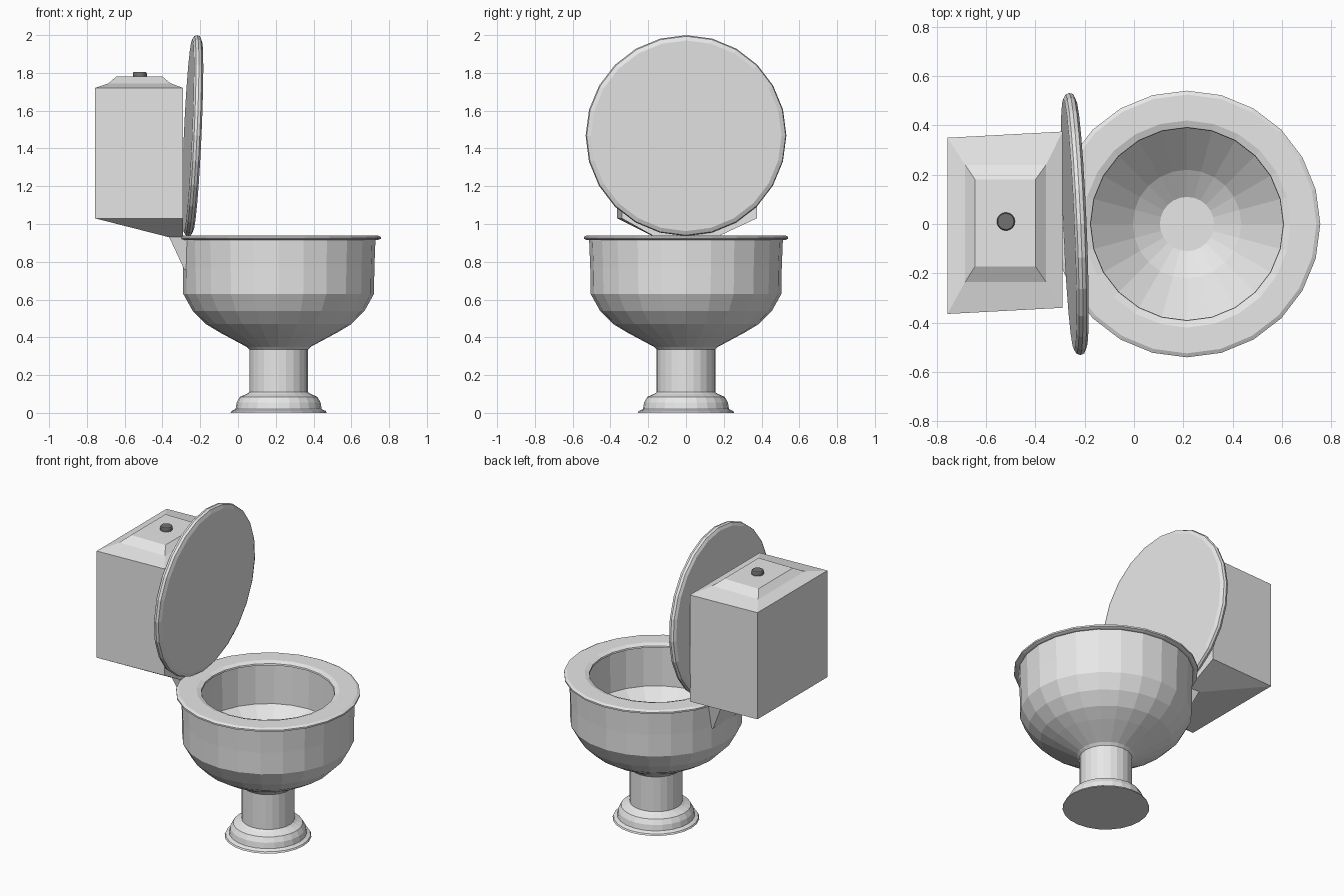
import bpy, bmesh, math
from mathutils import Matrix, Vector

if "Cube" in bpy.data.objects:
    bpy.data.objects.remove(bpy.data.objects["Cube"])

SIDES = 24
BOWL_X = 0.215


def material(name, rgb):
    m = bpy.data.materials.new(name)
    m.diffuse_color = (*rgb, 1)
    m.use_nodes = True
    m.node_tree.nodes["Principled BSDF"].inputs["Base Color"].default_value = m.diffuse_color
    return m


ceramic = material("light ceramic", (0.8, 0.8, 0.8))
metal = material("dark button metal", (0.17, 0.17, 0.17))


def finish(bm, name, mat):
    bmesh.ops.recalc_face_normals(bm, faces=bm.faces[:])
    me = bpy.data.meshes.new(name)
    bm.to_mesh(me)
    bm.free()
    me.materials.append(mat)
    ob = bpy.data.objects.new(name, me)
    bpy.context.collection.objects.link(ob)
    return ob


def loft(name, rings, mat, cap=True, matrix=None):
    """Skin a stack of equal-length point rings; cap ends or join them in a loop."""
    bm = bmesh.new()
    loops = [[bm.verts.new(p) for p in ring] for ring in rings]
    pairs = list(zip(loops, loops[1:]))
    if not cap:
        pairs.append((loops[-1], loops[0]))
    for a, b in pairs:
        n = len(a)
        for i in range(n):
            j = (i + 1) % n
            bm.faces.new((a[i], a[j], b[j], b[i]))
    if cap:
        bm.faces.new(loops[0][::-1])
        bm.faces.new(loops[-1])
    if matrix:
        bm.transform(matrix)
    return finish(bm, name, mat)


def lathe(name, profile, mat, cap=True, matrix=None, sides=SIDES):
    rings = [[(r * math.cos(2 * math.pi * i / sides),
               r * math.sin(2 * math.pi * i / sides), z) for i in range(sides)]
             for r, z in profile]
    return loft(name, rings, mat, cap, matrix)


def rect(x0, x1, y0, y1, z, skew=0.0):
    return [(x0, y0, z), (x1, y0 + skew, z), (x1, y1 + skew, z), (x0, y1, z)]


at_bowl = Matrix.Translation((BOWL_X, 0, 0))

# Pedestal, column and bowl: outside going up, inside going down
lathe("bowl_and_pedestal", [
    (0.255, 0.0), (0.25, 0.01), (0.228, 0.02), (0.222, 0.055), (0.205, 0.085),
    (0.17, 0.1), (0.155, 0.11), (0.155, 0.335), (0.17, 0.35),
    (0.31, 0.425), (0.385, 0.47), (0.455, 0.54), (0.505, 0.63),
    (0.507, 0.77), (0.513, 0.92),
    (0.42, 0.92), (0.415, 0.66), (0.22, 0.47), (0.11, 0.40)],
    ceramic, matrix=at_bowl)

# Seat ring on the bowl
lathe("seat", [
    (0.39, 0.92), (0.392, 0.93), (0.42, 0.94), (0.525, 0.94),
    (0.541, 0.932), (0.541, 0.922), (0.525, 0.915), (0.41, 0.915)],
    ceramic, cap=False, matrix=at_bowl)

# Raised lid, leaning slightly
normal = Vector((1, 0.043, -0.045))
lid_matrix = (Matrix.Translation((-0.24, 0, 1.468))
              @ normal.to_track_quat('Z', 'Y').to_matrix().to_4x4())
lathe("lid", [(0.51, -0.025), (0.527, -0.015), (0.532, 0.0),
              (0.527, 0.015), (0.505, 0.025)],
      ceramic, matrix=lid_matrix)

# Tank with tapered underside and stepped sloping top
loft("tank", [
    rect(-0.365, -0.29, -0.165, 0.155, 0.93, 0.005),
    rect(-0.757, -0.29, -0.365, 0.35, 1.03, 0.025),
    rect(-0.757, -0.29, -0.365, 0.35, 1.72, 0.025),
    rect(-0.685, -0.357, -0.235, 0.24, 1.745),
    rect(-0.645, -0.40, -0.172, 0.18, 1.78)], ceramic)

# Neck joining tank and bowl
loft("neck", [
    rect(-0.285, -0.22, -0.13, 0.13, 0.76),
    rect(-0.365, -0.24, -0.16, 0.16, 0.932)], ceramic)

# Flush button
lathe("flush_button", [(0.037, 1.775), (0.037, 1.797), (0.033, 1.804)], metal,
      matrix=Matrix.Translation((-0.52, 0.01, 0)), sides=16)
